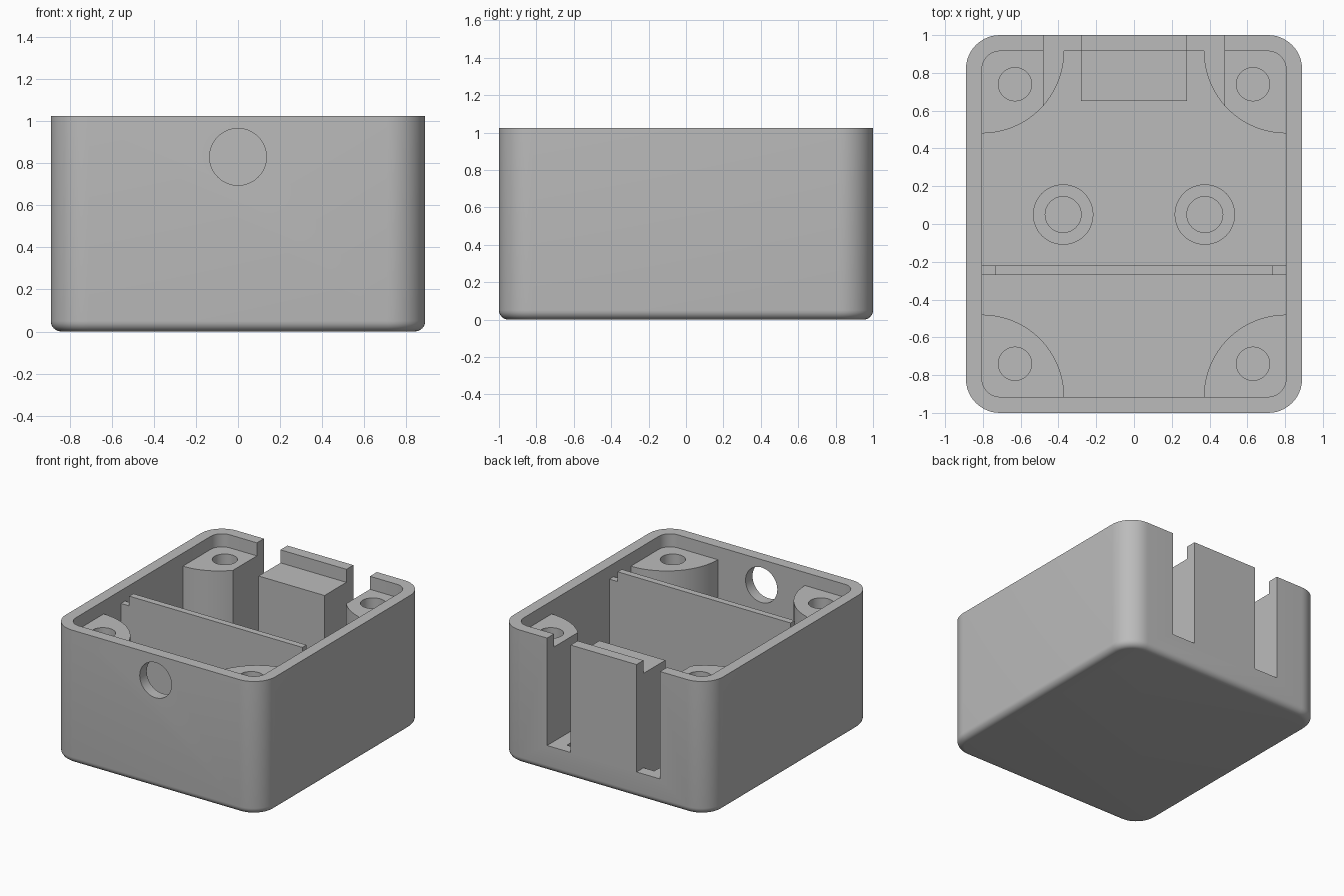
import bpy, bmesh
from math import sin, cos, pi
from mathutils import Vector

if "Cube" in bpy.data.objects:
    bpy.data.objects.remove(bpy.data.objects["Cube"], do_unlink=True)

W, L, H = 0.89, 1.0, 1.025        # half width, half length, height
IW, IL = 0.805, 0.915             # inner half sizes
FLOOR, LEDGE, SILL = 0.1, 0.925, 0.2
EMBED = 0.02                      # overlap of inner parts into the shell

grey = bpy.data.materials.new("plain grey")
grey.use_nodes = True
grey.diffuse_color = (0.5, 0.5, 0.5, 1)
grey.node_tree.nodes["Principled BSDF"].inputs["Base Color"].default_value = (0.5, 0.5, 0.5, 1)


def arc(cx, cy, r, start, end, n):
    return [(cx + r * cos(start + (end - start) * i / n),
             cy + r * sin(start + (end - start) * i / n)) for i in range(n + 1)]


def circle(cx, cy, r, n=48):
    return arc(cx, cy, r, 0, 2 * pi, n)[:-1]


def rect(x0, x1, y0, y1):
    return [(x0, y0), (x1, y0), (x1, y1), (x0, y1)]


def rounded(w, l, r):
    pts = []
    for k, (sx, sy) in enumerate([(1, 1), (-1, 1), (-1, -1), (1, -1)]):
        pts += arc(sx * (w - r), sy * (l - r), r, k * pi / 2, (k + 1) * pi / 2, 12)
    return pts


def prism(name, pts, lo, hi, axis="Z", fillet=0):
    """Extrude a 2D profile along Z, or an (x, z) profile along Y."""
    place = (lambda p, h: (p[0], p[1], h)) if axis == "Z" else (lambda p, h: (p[0], h, p[1]))
    bm = bmesh.new()
    base = bm.faces.new([bm.verts.new(place(p, lo)) for p in pts])
    ext = bmesh.ops.extrude_face_region(bm, geom=[base])
    top = [v for v in ext["geom"] if isinstance(v, bmesh.types.BMVert)]
    shift = Vector(place((0, 0), hi)) - Vector(place((0, 0), lo))
    bmesh.ops.translate(bm, verts=top, vec=shift)
    bmesh.ops.recalc_face_normals(bm, faces=bm.faces)
    if fillet:
        low = [e for e in bm.edges if all(abs(v.co.z - lo) < 1e-5 for v in e.verts)]
        bmesh.ops.bevel(bm, geom=low, offset=fillet, segments=6, profile=0.5, affect="EDGES")
    mesh = bpy.data.meshes.new(name)
    bm.to_mesh(mesh)
    bm.free()
    mesh.materials.append(grey)
    obj = bpy.data.objects.new(name, mesh)
    bpy.context.collection.objects.link(obj)
    return obj


def activate(obj):
    bpy.ops.object.select_all(action="DESELECT")
    obj.select_set(True)
    bpy.context.view_layer.objects.active = obj


def cut(obj, *prism_args):
    cutter = prism("cutter", *prism_args)
    cutter.hide_render = True
    activate(obj)
    mod = obj.modifiers.new("cut", "BOOLEAN")
    mod.operation, mod.solver, mod.object = "DIFFERENCE", "EXACT", cutter
    bpy.ops.object.modifier_apply(modifier=mod.name)
    bpy.data.objects.remove(cutter, do_unlink=True)


def finish(obj):
    activate(obj)
    bpy.ops.object.shade_smooth_by_angle(angle=pi / 6)


def cut_slot(obj, side):
    x0, x1 = sorted((side * 0.28, side * 0.48))
    cut(obj, rect(x0, x1, 0.55, 1.1), SILL, 1.2)


# Open box with rounded corners, a cable hole in front and two slots behind
shell = prism("box_shell", rounded(W, L, 0.18), 0, H, "Z", 0.05)
cut(shell, rounded(IW, IL, 0.095), FLOOR, H + 0.2)
cut(shell, circle(0, 0.83, 0.135, 64), -1.1, -0.85, "Y")
for side in (-1, 1):
    cut_slot(shell, side)
finish(shell)

# Quarter-round screw bosses in the inner corners
for sx, x_name in ((-1, "right"), (1, "left")):
    for sy, y_name in ((-1, "front"), (1, "back")):
        r = 0.435
        profile = [(IW + EMBED, IL - r), (IW + EMBED, IL + EMBED), (IW - r, IL + EMBED)]
        profile += arc(IW, IL, r, pi, 1.5 * pi, 24)
        boss = prism(f"{y_name}_{x_name}_screw_boss",
                     [(sx * x, sy * y) for x, y in profile], FLOOR - EMBED, LEDGE)
        cut(boss, circle(sx * 0.63, sy * 0.74, 0.088), 0.3, 1.2)
        if sy > 0:
            cut_slot(boss, sx)
        finish(boss)

# Solid block behind the back wall, between the slots
finish(prism("back_block", rect(-0.28, 0.28, 0.65, IL + EMBED), FLOOR - EMBED, LEDGE))

# Cross partition with lowered ends
low, ex, mid, top = FLOOR - EMBED, IW + EMBED, 0.735, 1.0
finish(prism("partition", [(-ex, low), (ex, low), (ex, LEDGE), (mid, LEDGE), (mid, top),
                           (-mid, top), (-mid, LEDGE), (-ex, LEDGE)], -0.27, -0.22, "Y"))

# Hollow standoffs on the floor
for sx, x_name in ((-1, "right"), (1, "left")):
    post = prism(f"{x_name}_standoff", circle(sx * 0.375, 0.05, 0.16), FLOOR - EMBED, 0.3)
    cut(post, circle(sx * 0.375, 0.05, 0.095), FLOOR, 0.5)
    finish(post)
